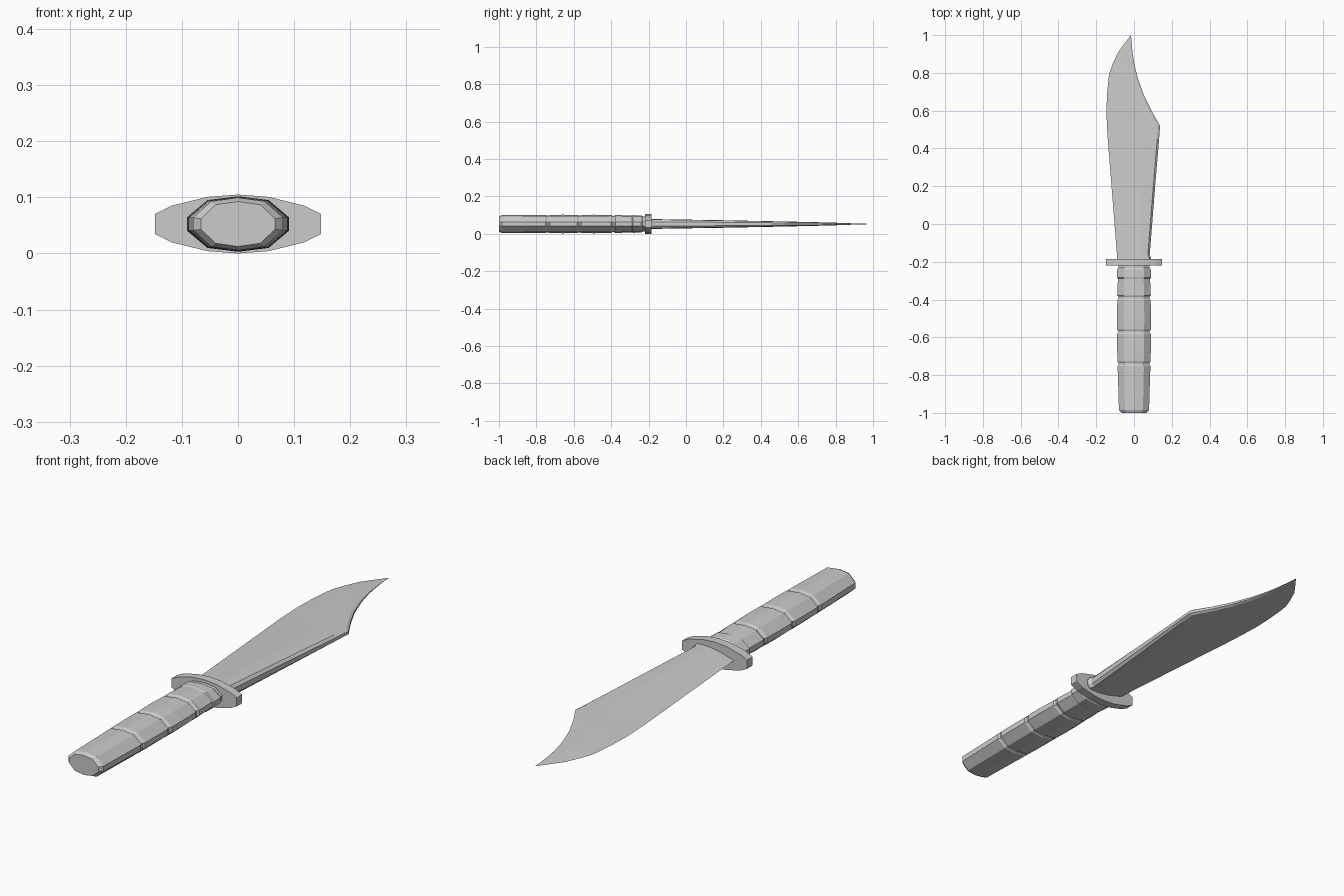
import bpy

if "Cube" in bpy.data.objects:
    bpy.data.objects.remove(bpy.data.objects["Cube"])

ZC = 0.0525  # centre height of the whole knife


def loft(name, rings):
    """Join equal-sized closed rings of points into one capped flat-shaded mesh."""
    n = len(rings[0])
    verts = [p for ring in rings for p in ring]
    faces = [list(range(n))]
    for r in range(len(rings) - 1):
        a, b = r * n, (r + 1) * n
        for i in range(n):
            j = (i + 1) % n
            faces.append([a + j, a + i, b + i, b + j])
    faces.append(list(range((len(rings) - 1) * n, len(rings) * n))[::-1])
    mesh = bpy.data.meshes.new(name)
    mesh.from_pydata(verts, [], faces)
    mesh.validate()
    obj = bpy.data.objects.new(name, mesh)
    bpy.context.collection.objects.link(obj)
    return obj


def mirrored(quarter):
    """Full outline from the top-centre-to-right-side quarter (first point on x=0)."""
    right = quarter + [(x, -z) for x, z in reversed(quarter)]
    return right + [(-x, z) for x, z in reversed(right[1:-1])]


def ring(section, y, w, h):
    return [(x * w, y, ZC + z * h) for x, z in section]


# Handle: ten-sided grip with three grooves, chamfered butt and front collar
grip = mirrored([(0, 1), (0.6, 0.86), (1, 0.24)])
stations = [(-1.0, 0.066, 0.040), (-0.985, 0.080, 0.047), (-0.90, 0.082, 0.048)]
grooves = [-0.74, -0.57, -0.39]
widths = [(0.087, 0.049), (0.089, 0.049), (0.088, 0.048)]
for y, (w, h) in zip(grooves, widths):
    stations += [(y - 0.012, w, h), (y - 0.004, w - 0.006, h - 0.004),
                 (y + 0.004, w - 0.006, h - 0.004), (y + 0.012, w + 0.001, h)]
    stations.append((y + 0.08, w + 0.002, h + 0.0005)) if y < -0.5 else None
stations += [(-0.288, 0.085, 0.045), (-0.284, 0.091, 0.047),
             (-0.24, 0.089, 0.046), (-0.232, 0.082, 0.041), (-0.21, 0.082, 0.041)]
loft("handle", [ring(grip, *s) for s in stations])

# Guard: flat plate with tapered ends
plate = mirrored([(0, 1), (0.37, 0.92), (0.8, 0.62), (1, 0.34)])
loft("guard", [ring(plate, y, 0.148, 0.0525) for y in (-0.22, -0.185)])

# Blade: thin cutting edge on -x, bevelled spine on +x, clipped point
outline = [(-0.20, -0.089, 0.090, 0.027), (-0.178, -0.089, 0.090, 0.027),
           (-0.165, -0.090, 0.083, 0.026), (0.2, -0.119, 0.112, 0.020),
           (0.45, -0.139, 0.133, 0.015), (0.52, -0.143, 0.138, 0.0135),
           (0.595, -0.146, 0.095, 0.012), (0.68, -0.143, 0.053, 0.010),
           (0.77, -0.135, 0.021, 0.008), (0.80, -0.130, 0.013, 0.007),
           (0.85, -0.112, 0.001, 0.005), (0.91, -0.084, -0.008, 0.003),
           (0.96, -0.047, -0.013, 0.0015), (1.0, -0.0165, -0.0155, 0.0004)]
rings = []
for y, xl, xr, t in outline:
    w = xr - xl
    bevel = xr - min(0.010, 0.08 * w)
    half = [(xr - 0.62 * w, 0.72 * t), (bevel - 0.25 * w, t), (bevel, 0.92 * t), (xr, 0.45 * t)]
    section = [(xl, 0)] + half + [(x, -z) for x, z in reversed(half)]
    rings.append([(x, y, ZC + z) for x, z in section])
loft("blade", rings)
